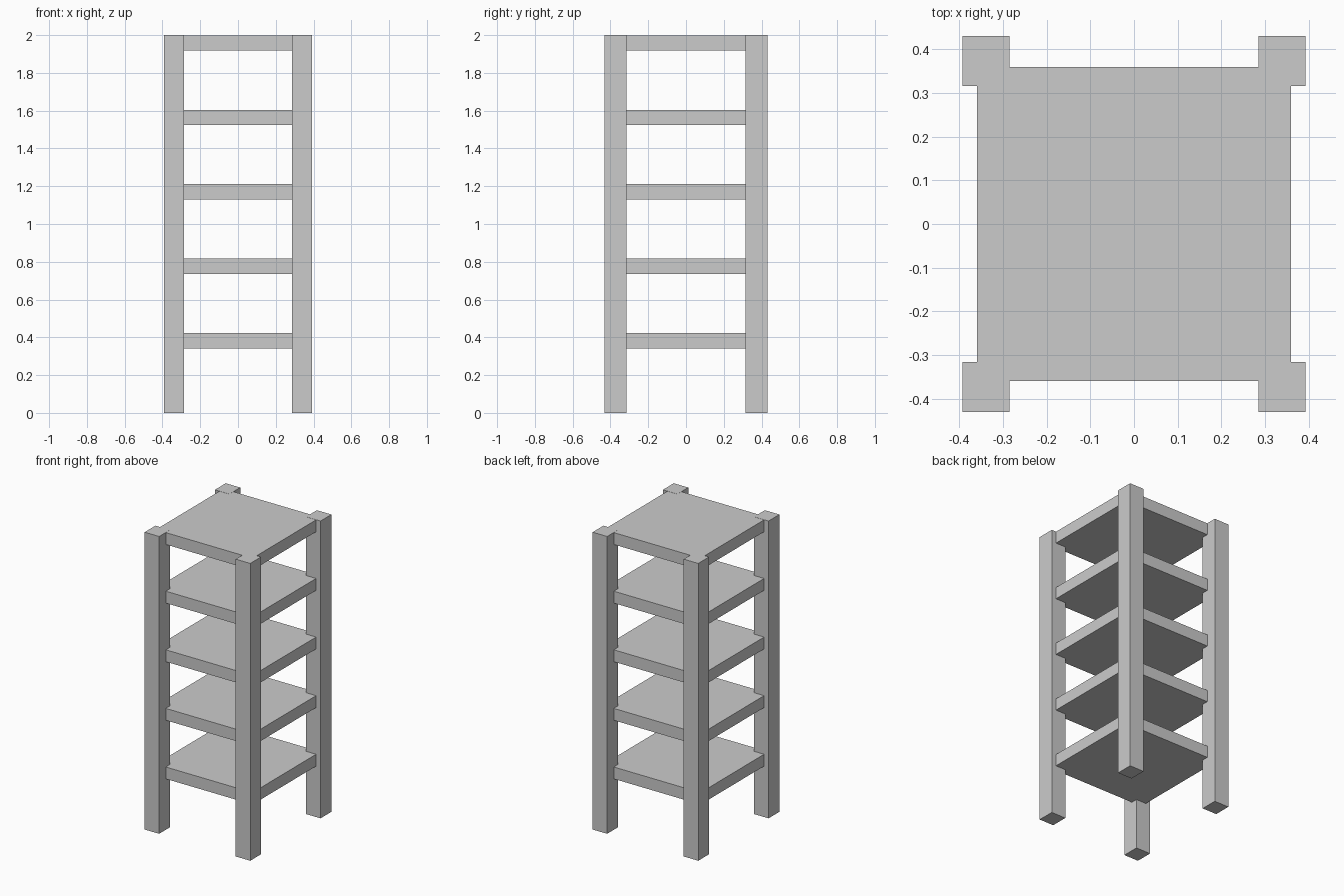
import bpy

if "Cube" in bpy.data.objects:
    bpy.data.objects.remove(bpy.data.objects["Cube"])

def box(name, lo, hi):
    size = [b - a for a, b in zip(lo, hi)]
    mid = [(a + b) / 2 for a, b in zip(lo, hi)]
    bpy.ops.mesh.primitive_cube_add(size=1, location=mid)
    ob = bpy.context.object
    ob.name = name
    ob.scale = size
    bpy.ops.object.transform_apply(location=True, rotation=False, scale=True)
    return ob

# Four corner posts, mirrored across both axes
posts = box("corner_posts", (0.285, 0.316, 0), (0.393, 0.431, 2))
mirror = posts.modifiers.new("mirror", "MIRROR")
mirror.use_axis = (True, True, False)
posts.location = (0, 0, 0)
posts.data.update()
# Mirror about the world centre
centre = bpy.data.objects.new("mirror_centre", None)
bpy.context.collection.objects.link(centre)
centre.hide_render = True
mirror.mirror_object = centre

# Five evenly spaced shelves, the top one level with the posts
for i in range(5):
    top = 1.999 - 0.3942 * i
    box(f"shelf_{5 - i}", (-0.36, -0.36, top - 0.08), (0.36, 0.36, top))
